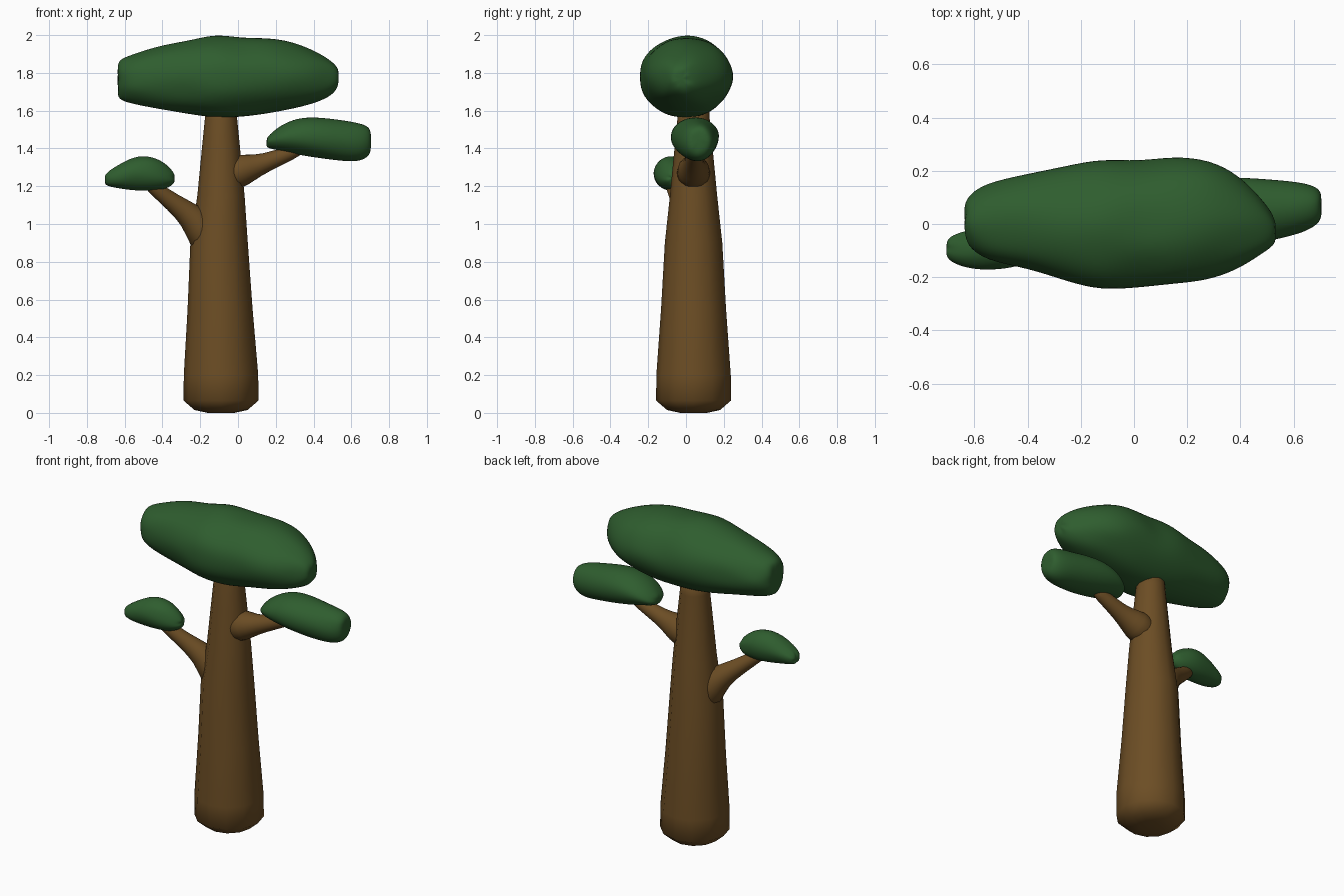
import bpy, bmesh, math, random
from mathutils import Vector

random.seed(4)


def material(name, rgb):
    m = bpy.data.materials.new(name)
    m.diffuse_color = (*rgb, 1)
    return m


bark = material("bark", (0.15, 0.075, 0.018))
leaf = material("leaf", (0.028, 0.11, 0.028))


def loft(name, rings, mat, subdiv=0):
    """Skin a list of vertex rings into a closed smooth body."""
    bm = bmesh.new()
    loops = [[bm.verts.new(p) for p in r] for r in rings]
    n = len(rings[0])
    for a, b in zip(loops, loops[1:]):
        for i in range(n):
            j = (i + 1) % n
            bm.faces.new((a[i], a[j], b[j], b[i]))
    bm.faces.new(loops[0][::-1])
    bm.faces.new(loops[-1])
    bmesh.ops.recalc_face_normals(bm, faces=bm.faces)
    for f in bm.faces:
        f.smooth = True
    me = bpy.data.meshes.new(name)
    bm.to_mesh(me)
    bm.free()
    me.materials.append(mat)
    ob = bpy.data.objects.new(name, me)
    bpy.context.collection.objects.link(ob)
    if subdiv:
        mod = ob.modifiers.new("smooth", 'SUBSURF')
        mod.levels = mod.render_levels = subdiv
    return ob


def tube(name, path, mat, n=12, subdiv=0):
    """Round tube through (x, y, z, radius) points."""
    pts = [Vector(p[:3]) for p in path]
    rings = []
    for k, p in enumerate(pts):
        d = (pts[min(k + 1, len(pts) - 1)] - pts[max(k - 1, 0)]).normalized()
        u = d.cross(Vector((0, 1, 0))).normalized()
        v = d.cross(u)
        r = path[k][3]
        rings.append([p + r * (math.cos(t) * u + math.sin(t) * v)
                      for t in (2 * math.pi * i / n for i in range(n))])
    return loft(name, rings, mat, subdiv)


def foliage(name, sections, bump, n=16):
    """Lumpy cloud from (x, y_min, y_max, z_min, z_max) sections along x."""
    rings = []
    for x, y0, y1, z0, z1 in sections:
        ring = []
        for i in range(n):
            t = 2 * math.pi * i / n
            s = 1.03 + random.uniform(-bump, bump)
            ring.append(Vector((x + random.uniform(-bump, bump) * 0.15,
                                (y0 + y1) / 2 + s * math.cos(t) * (y1 - y0) / 2,
                                (z0 + z1) / 2 + s * math.sin(t) * (z1 - z0) / 2)))
        rings.append(ring)
    return loft(name, rings, leaf, 2)


# Trunk
tube("trunk", [(-0.09, 0.04, 0.0, 0.07), (-0.09, 0.04, 0.015, 0.14),
               (-0.09, 0.04, 0.065, 0.198), (-0.09, 0.04, 0.2, 0.197),
               (-0.095, 0.04, 0.55, 0.172), (-0.10, 0.04, 0.9, 0.152),
               (-0.09, 0.04, 1.15, 0.125), (-0.09, 0.04, 1.4, 0.101),
               (-0.09, 0.04, 1.55, 0.086), (-0.09, 0.045, 1.65, 0.075)], bark)

# Branches, flared where they leave the trunk
tube("left_branch", [(-0.13, 0.04, 0.86, 0.11), (-0.21, 0.02, 1.01, 0.09),
                     (-0.29, -0.01, 1.075, 0.06), (-0.40, -0.05, 1.155, 0.042),
                     (-0.50, -0.09, 1.24, 0.036)], bark, subdiv=1)
tube("right_branch", [(-0.07, 0.04, 1.25, 0.10), (0.03, 0.04, 1.29, 0.09),
                      (0.10, 0.04, 1.308, 0.06), (0.20, 0.045, 1.345, 0.045),
                      (0.37, 0.05, 1.415, 0.034)], bark, subdiv=1)

# Foliage clouds
foliage("crown", [(-0.635, -0.03, 0.06, 1.70, 1.83), (-0.63, -0.08, 0.10, 1.66, 1.87),
                  (-0.56, -0.14, 0.15, 1.635, 1.90), (-0.40, -0.17, 0.19, 1.605, 1.95),
                  (-0.25, -0.215, 0.225, 1.585, 1.965), (-0.12, -0.25, 0.235, 1.57, 2.0),
                  (0.02, -0.235, 0.235, 1.565, 1.985), (0.15, -0.225, 0.25, 1.585, 1.99),
                  (0.28, -0.205, 0.24, 1.605, 1.965), (0.39, -0.17, 0.18, 1.635, 1.92),
                  (0.48, -0.115, 0.10, 1.67, 1.875), (0.525, -0.08, 0.04, 1.71, 1.83),
                  (0.53, -0.05, 0.01, 1.74, 1.80)], 0.045)
foliage("right_foliage", [(0.15, 0.02, 0.08, 1.41, 1.45), (0.165, -0.02, 0.12, 1.40, 1.47),
                          (0.22, -0.06, 0.155, 1.39, 1.52), (0.31, -0.08, 0.175, 1.37, 1.563),
                          (0.42, -0.08, 0.175, 1.35, 1.567), (0.54, -0.055, 0.165, 1.335, 1.55),
                          (0.64, -0.03, 0.155, 1.33, 1.535), (0.695, 0.0, 0.135, 1.36, 1.515),
                          (0.705, 0.03, 0.105, 1.40, 1.48)], 0.02)
foliage("left_foliage", [(-0.705, -0.11, -0.07, 1.215, 1.25), (-0.695, -0.14, -0.045, 1.20, 1.275),
                         (-0.63, -0.168, -0.025, 1.19, 1.315), (-0.55, -0.172, -0.005, 1.18, 1.36),
                         (-0.46, -0.165, 0.005, 1.175, 1.36), (-0.39, -0.14, -0.01, 1.18, 1.325),
                         (-0.345, -0.11, -0.03, 1.21, 1.28), (-0.335, -0.085, -0.055, 1.23, 1.26)], 0.04)
